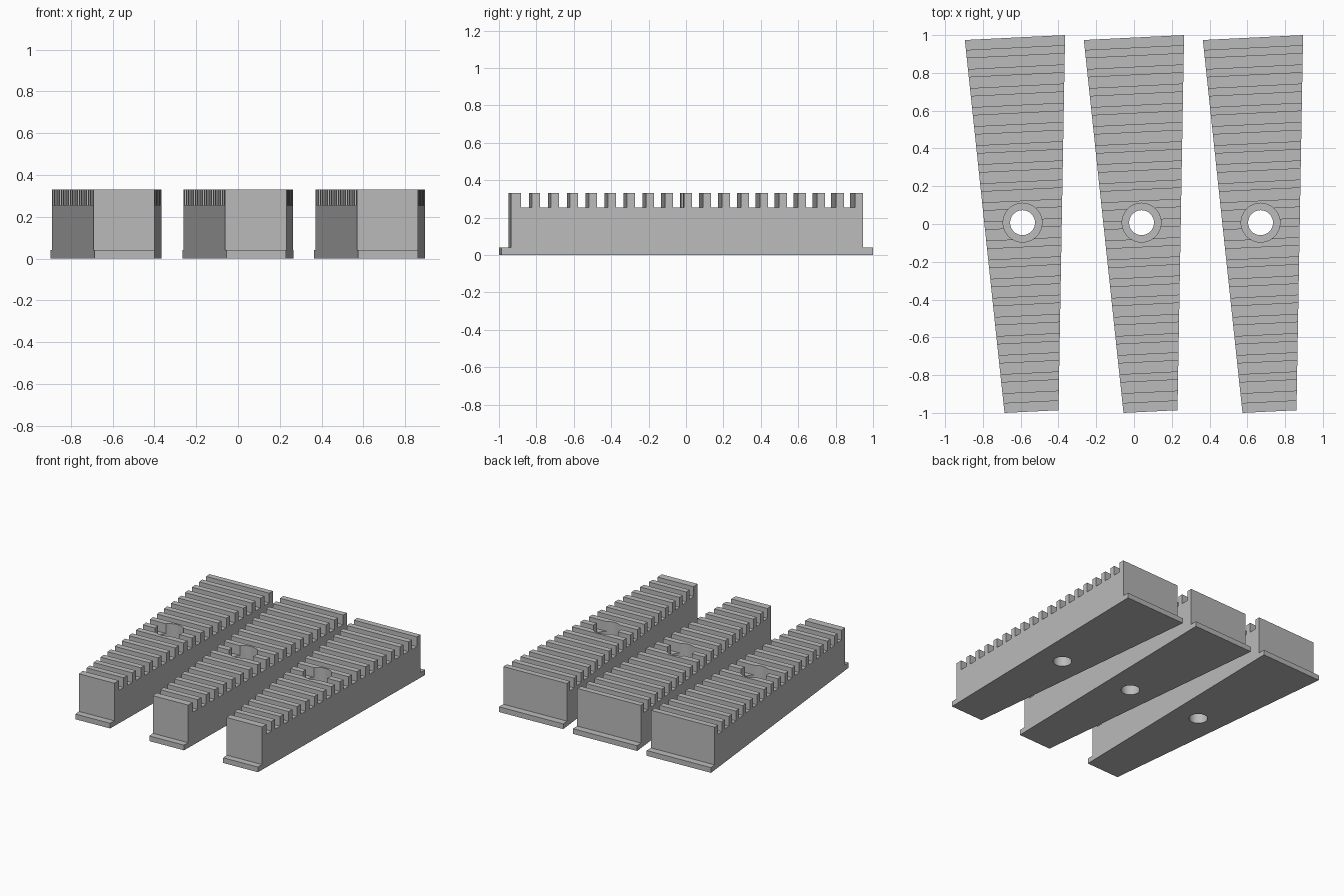
import bpy, bmesh, math

if "Cube" in bpy.data.objects:
    bpy.data.objects.remove(bpy.data.objects["Cube"])

SLOPE = 0.049          # skew of the ends and teeth
PITCH, TOOTH = 0.1016, 0.044
TOP, ROOT, LIP = 0.33, 0.255, 0.04

steel = bpy.data.materials.new("steel_grey")
steel.diffuse_color = (0.5, 0.5, 0.5, 1)
steel.use_nodes = True
steel.node_tree.nodes["Principled BSDF"].inputs["Base Color"].default_value = steel.diffuse_color


def edge_point(y0, left):
    """Where the skewed cross line starting at y0 on the right edge meets a side."""
    xr = 0.2475 + 0.0176 * y0
    if not left:
        return xr, y0
    # left side: x = a + b*y ; cross line: y = y0 + SLOPE*(x - xr)
    a, b = -0.162, -0.1063
    x = (a + b * (y0 - SLOPE * xr)) / (1 - b * SLOPE)
    return x, y0 + SLOPE * (x - xr)


def side_profile():
    """Side outline: mounting lips, end walls and the row of teeth."""
    pts = [(-0.986, 0), (-0.986, LIP), (-0.936, LIP), (-0.936, TOP)]
    for i in range(18):
        end = -0.882 + i * PITCH
        start = end + PITCH - TOOTH
        pts += [(end, TOP), (end, ROOT), (start, ROOT), (start, TOP)]
    return pts + [(0.947, TOP), (0.947, LIP), (1.0, LIP), (1.0, 0)]


def add_object(name, bm, x):
    bmesh.ops.recalc_face_normals(bm, faces=bm.faces)
    me = bpy.data.meshes.new(name)
    bm.to_mesh(me)
    bm.free()
    me.materials.append(steel)
    ob = bpy.data.objects.new(name, me)
    ob.location.x = x
    bpy.context.collection.objects.link(ob)
    return ob


def make_jaw(name, x):
    bm = bmesh.new()
    prof = side_profile()
    sides = [[bm.verts.new((*edge_point(y, left), z)) for y, z in prof]
             for left in (False, True)]
    n = len(prof)
    for s in sides:
        bm.faces.new(s)
    for i in range(n):
        j = (i + 1) % n
        bm.faces.new((sides[0][i], sides[0][j], sides[1][j], sides[1][i]))
    return add_object(name, bm, x)


def make_bore(name, x):
    """Stepped cutter: through hole with a wide counterbore."""
    bm = bmesh.new()
    seg = 48
    rings = []
    for r, z in ((0.066, -0.1), (0.066, 0.18), (0.103, 0.18), (0.103, 0.5)):
        rings.append([bm.verts.new((0.04 + r * math.cos(2 * math.pi * k / seg),
                                    0.007 + r * math.sin(2 * math.pi * k / seg), z))
                      for k in range(seg)])
    for a, b in zip(rings, rings[1:]):
        for k in range(seg):
            m = (k + 1) % seg
            bm.faces.new((a[k], a[m], b[m], b[k]))
    bm.faces.new(rings[0])
    bm.faces.new(rings[-1])
    ob = add_object(name, bm, x)
    ob.hide_render = True
    ob.hide_set(True)
    return ob


# Three identical serrated jaws
for label, x in (("left", -0.63), ("middle", 0.0), ("right", 0.63)):
    jaw = make_jaw(label + "_jaw", x)
    mod = jaw.modifiers.new("bolt_hole", 'BOOLEAN')
    mod.operation = 'DIFFERENCE'
    mod.solver = 'EXACT'
    mod.object = make_bore(label + "_bore_cutter", x)
    bpy.ops.object.select_all(action='DESELECT')
    bpy.context.view_layer.objects.active = jaw
    jaw.select_set(True)
    bpy.ops.object.modifier_apply(modifier=mod.name)
    bpy.data.objects.remove(mod_obj := bpy.data.objects[label + "_bore_cutter"])
    bpy.ops.object.shade_smooth_by_angle(angle=math.radians(30))
